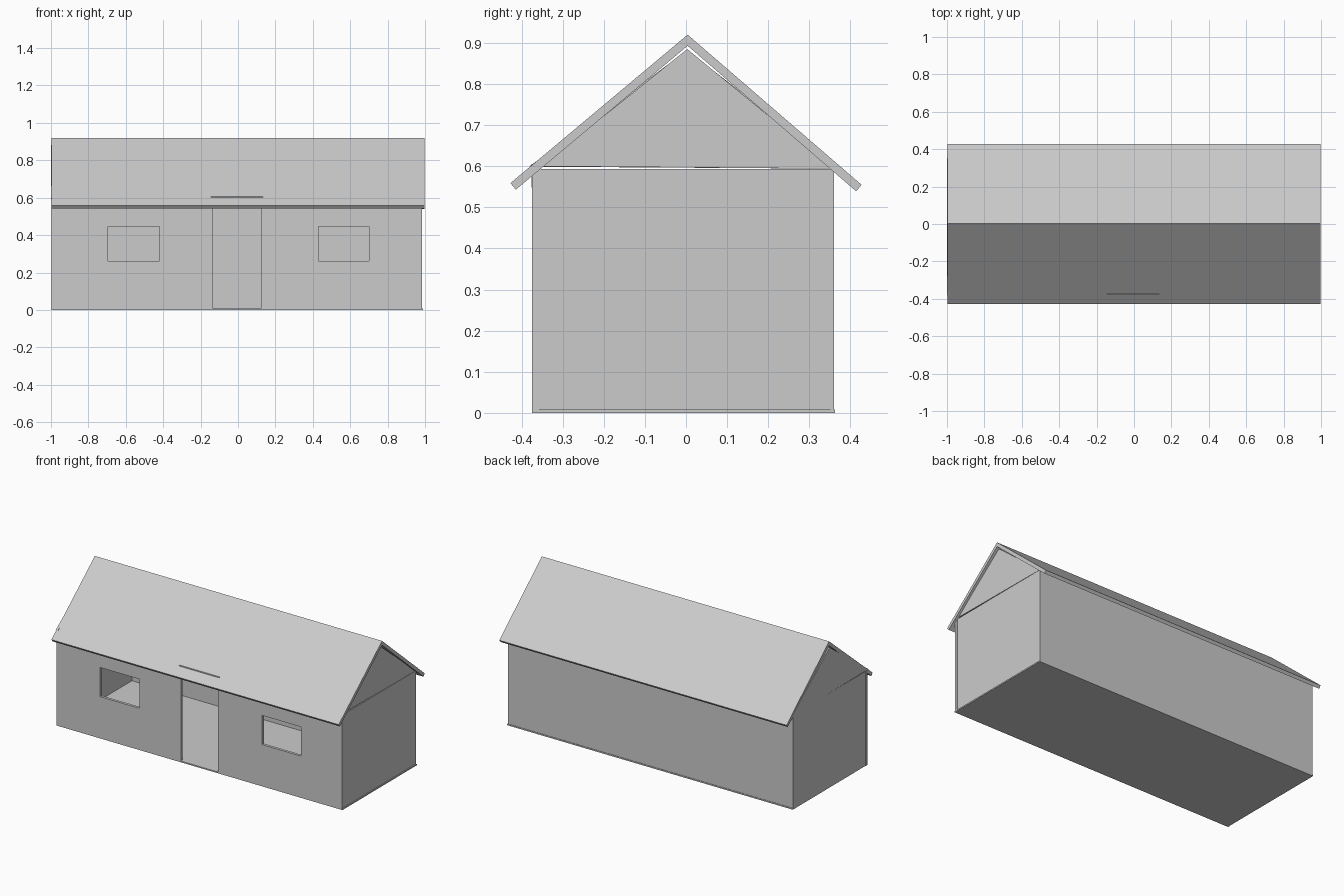
import bpy, bmesh, math

if "Cube" in bpy.data.objects:
    bpy.data.objects.remove(bpy.data.objects["Cube"])


def finish(bm, name):
    bmesh.ops.recalc_face_normals(bm, faces=bm.faces)
    me = bpy.data.meshes.new(name)
    bm.to_mesh(me)
    bm.free()
    ob = bpy.data.objects.new(name, me)
    bpy.context.collection.objects.link(ob)
    return ob


def box(name, x, y, z):
    bm = bmesh.new()
    bmesh.ops.create_cube(bm, size=1)
    for v in bm.verts:
        v.co = [r[0] if c < 0 else r[1] for r, c in zip((x, y, z), v.co)]
    return finish(bm, name)


def prism_x(name, profile, x0, x1):
    """Extrude a (y, z) outline along x."""
    bm = bmesh.new()
    face = bm.faces.new([bm.verts.new((x0, y, z)) for y, z in profile])
    ext = bmesh.ops.extrude_face_region(bm, geom=[face])["geom"]
    for v in ext:
        if isinstance(v, bmesh.types.BMVert):
            v.co.x = x1
    return finish(bm, name)


def window_panel(name, xs, zs, y0, y1):
    """Wall panel on a 3 x 3 grid with its middle cell left open."""
    bm = bmesh.new()
    grid = [[bm.verts.new((x, y0, z)) for z in zs] for x in xs]
    faces = [bm.faces.new((grid[i][j], grid[i + 1][j], grid[i + 1][j + 1], grid[i][j + 1]))
             for i in range(3) for j in range(3) if (i, j) != (1, 1)]
    ext = bmesh.ops.extrude_face_region(bm, geom=faces, use_keep_orig=True)["geom"]
    for v in ext:
        if isinstance(v, bmesh.types.BMVert):
            v.co.y = y1
    return finish(bm, name)


FRONT, BACK, TOP = -0.375, 0.36, 0.595

# floor slab
box("floor", (-0.995, 0.988), (FRONT, 0.363), (0, 0.008))

# front wall: two window panels and the strip over the doorway
rows = (0, 0.262, 0.445, TOP)
window_panel("front_wall_left", (-0.998, -0.695, -0.42, -0.135), rows, FRONT, FRONT + 0.017)
window_panel("front_wall_right", (0.122, 0.43, 0.70, 0.985), rows, FRONT, FRONT + 0.017)
box("door_lintel", (-0.145, 0.133), (FRONT - 0.001, FRONT + 0.016), (0.548, 0.606))

# back and side walls
box("back_wall", (-0.995, 0.985), (BACK - 0.009, BACK), (0, 0.588))
box("left_wall", (-0.996, -0.982), (-0.36, 0.355), (0, TOP - 0.002))
box("right_wall", (0.968, 0.983), (-0.36, 0.355), (0, TOP - 0.002))

# gable triangles
prism_x("left_gable", [(-0.382, 0.599), (0.375, 0.594), (0.003, 0.882)], -1.0, -0.985)
prism_x("right_gable", [(-0.352, 0.6), (0.358, 0.594), (0.003, 0.885)], 0.97, 0.983)

# pitched roof slabs meeting at the ridge
ridge_top, ridge_under = (0.004, 0.92), (0.004, 0.893)
for name, side, drop in (("front_roof", -1, 0), ("back_roof", 1, 0.004)):
    prism_x(name, [ridge_top, (side * 0.427, 0.559 - drop),
                   (side * 0.414, 0.543 - drop), ridge_under], -0.997, 0.998)
